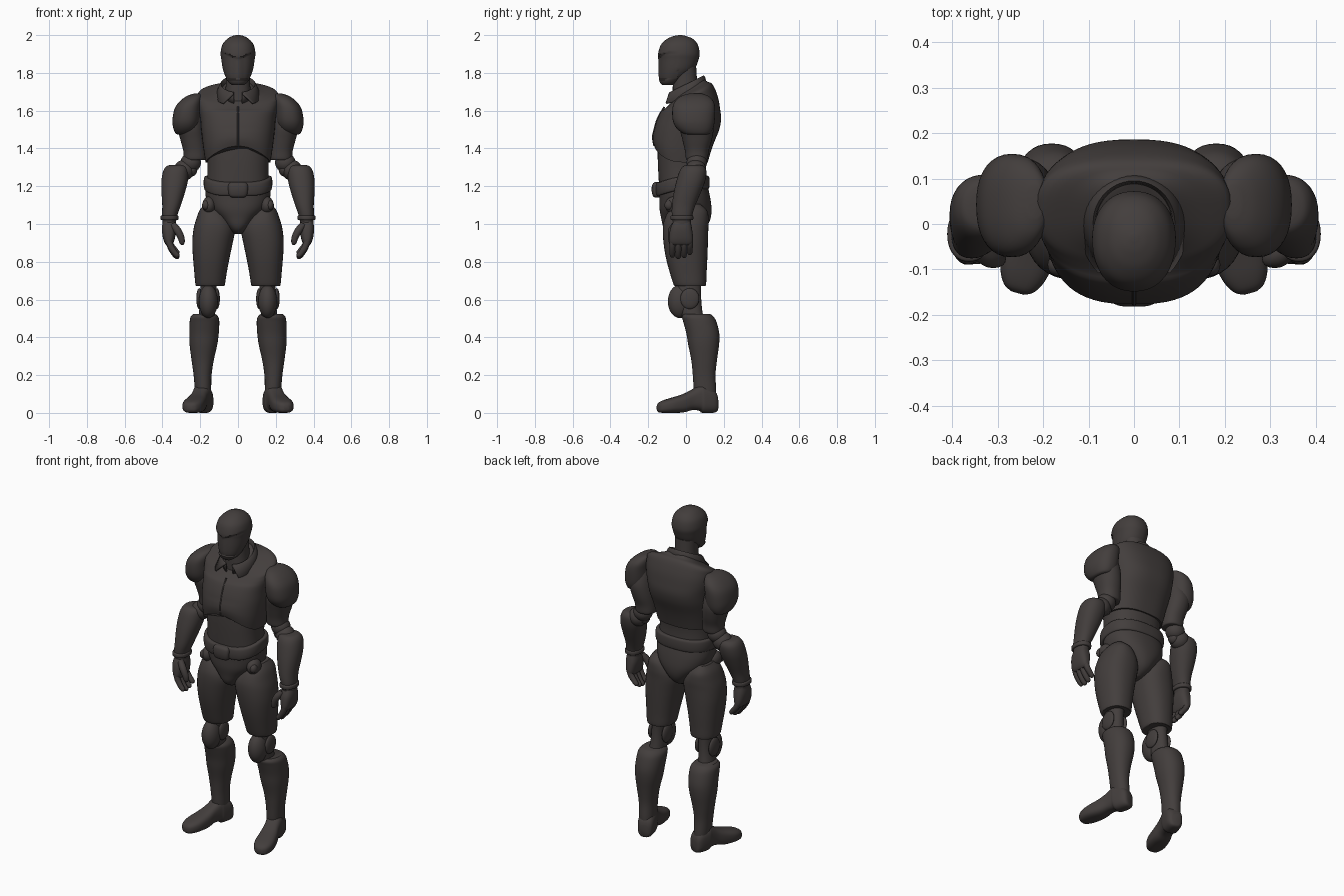
import bpy, bmesh, math
from mathutils import Vector

mat = bpy.data.materials.new("dark_charcoal")
mat.diffuse_color = (0.056, 0.048, 0.046, 1)


def finish(name, bm, mirror):
    bmesh.ops.recalc_face_normals(bm, faces=bm.faces)
    me = bpy.data.meshes.new(name)
    bm.to_mesh(me)
    bm.free()
    me.materials.append(mat)
    ob = bpy.data.objects.new(name, me)
    bpy.context.collection.objects.link(ob)
    if mirror:
        ob.modifiers.new("mirror", 'MIRROR')
    return ob


def smooth(rows, steps):
    """Catmull-Rom interpolation through rows of numbers."""
    out = []
    for i in range(len(rows) - 1):
        p = [rows[max(i - 1, 0)], rows[i], rows[i + 1], rows[min(i + 2, len(rows) - 1)]]
        for k in range(steps):
            t = k / steps
            out.append([0.5 * (2 * b + (c - a) * t + (2 * a - 5 * b + 4 * c - d) * t * t
                               + (3 * b - a - 3 * c + d) * t ** 3) for a, b, c, d in zip(*p)])
    return out + [list(rows[-1])]


def oval(n, e):
    """Unit superellipse."""
    pts = []
    for i in range(n):
        a = 2 * math.pi * i / n
        c, s = math.cos(a), math.sin(a)
        pts.append((math.copysign(abs(c) ** (2 / e), c), math.copysign(abs(s) ** (2 / e), s)))
    return pts


def skin(name, rings, mirror=False, warp=None):
    """Bridge rings of points and cap both ends."""
    bm = bmesh.new()
    vs = [[bm.verts.new(warp(*p) if warp else p) for p in r] for r in rings]
    n = len(vs[0])
    for a, b in zip(vs, vs[1:]):
        for i in range(n):
            j = (i + 1) % n
            bm.faces.new((a[i], a[j], b[j], b[i]))
    bm.faces.new(vs[0])
    bm.faces.new(vs[-1])
    return finish(name, bm, mirror)


def loft(name, rows, mirror=True, e=2.2, n=36, steps=4, warp=None):
    """Rows are z, x0, x1, y0, y1."""
    rings = [[((x0 + x1) / 2 + u * (x1 - x0) / 2, (y0 + y1) / 2 + v * (y1 - y0) / 2, z)
              for u, v in oval(n, e)] for z, x0, x1, y0, y1 in smooth(rows, steps)]
    return skin(name, rings, mirror, warp)


def body(name, rows, **kw):
    """Centred loft: rows are z, half width, y0, y1."""
    return loft(name, [(z, -w, w, a, b) for z, w, a, b in rows], mirror=False, n=64, **kw)


def tube(name, rows, mirror=True, n=14):
    """Rows are x, y, z, radius."""
    rows = smooth(rows, 4)
    rings = []
    for i, r in enumerate(rows):
        t = (Vector(rows[min(i + 1, len(rows) - 1)][:3]) - Vector(rows[max(i - 1, 0)][:3])).normalized()
        u = t.cross(Vector((0, 1, 0))).normalized()
        w = t.cross(u)
        rings.append([Vector(r[:3]) + r[3] * (u * a + w * b) for a, b in oval(n, 2)])
    return skin(name, rings, mirror)


def ball(name, c, r, mirror=True):
    bm = bmesh.new()
    bmesh.ops.create_uvsphere(bm, u_segments=28, v_segments=18, radius=1)
    for v in bm.verts:
        v.co = [c[i] + r[i] * v.co[i] for i in range(3)]
    return finish(name, bm, mirror)


def clamp(t):
    return max(0.0, min(1.0, t))


# Head with a recessed mask below the brow
def face(x, y, z):
    if y < -0.05 and 1.765 < z < 1.875 + 0.4 * abs(x):
        y += 0.003 + 0.008 * min(1, abs(x) / 0.03)
    return x, y, z


body("head", [(1.735, .03, -.125, -.075), (1.75, .05, -.138, -.04), (1.78, .066, -.147, 0),
              (1.82, .08, -.149, .045), (1.87, .088, -.148, .066), (1.905, .092, -.147, .072),
              (1.95, .082, -.132, .062), (1.98, .057, -.1, .036), (1.995, .03, -.065, 0),
              (2.0, .008, -.038, -.022)], steps=6, warp=face)
body("neck", [(1.62, .075, -.07, .07), (1.74, .064, -.07, .06), (1.83, .064, -.065, .054)])


# Jacket: arched hem at the front, neckline rising towards the back
def jacket_shape(x, y, z):
    if z < 1.5:
        t = (1.5 - z) / 0.2
        front = clamp(-y / 0.1)
        hem = 1.325 + front * max(0, 0.088 - 2.7 * x * x)
        z = 1.5 - t * (1.5 - hem)
    return x, y, z + clamp((z - 1.6) / 0.1) * 0.5 * (y - 0.03)


body("jacket", [(1.3, .172, -.168, .115), (1.36, .18, -.175, .13), (1.42, .187, -.176, .148),
                (1.5, .195, -.168, .176), (1.56, .2, -.15, .186), (1.62, .211, -.12, .177),
                (1.66, .214, -.1, .16), (1.69, .205, -.08, .14), (1.71, .13, -.06, .115),
                (1.73, .08, -.04, .1)], e=2.6, warp=jacket_shape)
tube("jacket_front_seam", [(0, -.114, 1.62, .005), (0, -.149, 1.56, .005), (0, -.167, 1.5, .005),
                           (0, -.175, 1.46, .005), (0, -.168, 1.413, .005)], mirror=False, n=8)

# Folded collar, open at the front
bm = bmesh.new()
grid = []
for i in range(41):
    th = math.radians(-166 + 332 * i / 40)
    f = (1 - math.cos(th)) / 2
    top = 1.742 + 0.045 * math.cos(th)
    tb = th * (1 - 0.16 * f)
    row = [(.08, .08, th, top - .06), (.085, .088, th, top - .01), (.09, .092, th, top),
           (.098, .098, th, top - .008), (.122, .112 + .034 * f, tb, top - .058)]
    grid.append([bm.verts.new((rx * math.sin(a), .003 + ry * math.cos(a), z)) for rx, ry, a, z in row])
for a, b in zip(grid, grid[1:]):
    for k in range(4):
        bm.faces.new((a[k], b[k], b[k + 1], a[k + 1]))
collar = finish("collar", bm, False)
collar.modifiers.new("thickness", 'SOLIDIFY').thickness = 0.008

# Waist, belt, buckle, pelvis
body("waist", [(1.16, .165, -.14, .112), (1.28, .161, -.147, .105), (1.36, .165, -.15, .112),
               (1.44, .17, -.15, .125)], e=2.4)


def belt_dip(x, y, z):
    return x, y, z - 0.035 * clamp((0.04 - y) / 0.18) ** 2


body("belt", [(1.185, .168, -.147, .112), (1.19, .178, -.158, .122), (1.22, .182, -.162, .125),
              (1.25, .179, -.158, .122), (1.256, .168, -.147, .112)], e=2.5, warp=belt_dip)
body("buckle", [(1.14, .03, -.165, -.135), (1.15, .046, -.176, -.13), (1.18, .052, -.182, -.13),
                (1.21, .05, -.178, -.13), (1.222, .034, -.165, -.135)], e=3)
body("pelvis", [(.948, .024, -.075, .05), (.965, .042, -.105, .085), (.99, .066, -.122, .112),
                (1.03, .102, -.131, .13), (1.08, .148, -.14, .135), (1.14, .17, -.141, .128),
                (1.2, .172, -.145, .115)], e=2.3)
ball("hip_joint", (.152, -.062, 1.1), (.036, .05, .046))
ball("hip_joint_hub", (.17, -.09, 1.1), (.02, .024, .026))

# Legs
loft("thigh", [(.672, .08, .215, -.055, .098), (.678, .07, .225, -.065, .106),
               (.74, .06, .231, -.085, .109), (.82, .045, .238, -.106, .113),
               (.9, .028, .242, -.119, .116), (.97, .016, .236, -.123, .118),
               (1.02, .03, .223, -.116, .12), (1.07, .07, .205, -.09, .112),
               (1.105, .115, .178, -.04, .075)], e=2.3)
loft("knee_core", [(.46, .125, .215, .005, .1), (.55, .12, .205, -.04, .085),
                   (.62, .118, .2, -.055, .08), (.7, .11, .2, -.04, .08)])
ball("kneecap", (.157, -.032, .59), (.05, .064, .088))
for nm, x in (("inner", .112), ("outer", .205)):
    ball("knee_disc_" + nm, (x, .02, .605), (.016, .05, .055))
loft("shin", [(.06, .145, .222, .055, .158), (.12, .142, .228, .042, .16), (.2, .14, .235, .036, .156),
              (.28, .128, .246, .028, .164), (.36, .11, .256, .012, .175), (.42, .102, .258, .002, .176),
              (.48, .099, .256, -.014, .162), (.508, .104, .251, -.021, .147),
              (.524, .12, .236, -.01, .128)], e=2.2)

# Boot: cross sections from heel to toe, turned outwards
heel, toe = Vector((.168, .165, 0)), Vector((.256, -.152, 0))
along = (toe - heel).normalized()
side = Vector((-along.y, along.x, 0))
boot = [(0, .025, .012, .08), (.008, .038, .004, .105), (.03, .047, 0, .13), (.08, .05, 0, .15),
        (.098, .047, .012, .15), (.14, .046, .014, .122), (.19, .053, .002, .098),
        (.25, .057, 0, .08), (.29, .05, 0, .068), (.318, .034, .003, .055), (.329, .014, .014, .04)]
skin("boot", [[heel + along * t + side * (w * u) + Vector((0, 0, (a + b) / 2 + v * (b - a) / 2))
               for u, v in oval(32, 2.8)] for t, w, a, b in smooth(boot, 4)], True)

# Arms
loft("shoulder_pad", [(1.474, .26, .322, .01, .11), (1.482, .235, .332, -.02, .13),
                      (1.51, .212, .343, -.052, .145), (1.55, .2, .347, -.07, .152),
                      (1.61, .195, .336, -.072, .154), (1.65, .19, .308, -.058, .145),
                      (1.678, .19, .27, -.025, .118), (1.69, .2, .235, .015, .085)], e=2.3)
loft("upper_arm", [(1.338, .18, .275, .01, .105), (1.345, .168, .286, 0, .115),
                   (1.39, .168, .29, -.006, .121), (1.45, .172, .306, -.02, .138),
                   (1.52, .18, .32, -.035, .145), (1.6, .19, .3, -.02, .12)])
ball("elbow_upper", (.25, .057, 1.325), (.054, .054, .052))
ball("elbow_lower", (.285, .052, 1.285), (.055, .055, .055))
ball("elbow_hub", (.245, .05, 1.29), (.03, .036, .038))
loft("forearm", [(1.0, .33, .4, -.068, .024), (1.05, .32, .402, -.075, .034),
                 (1.1, .302, .401, -.074, .05), (1.17, .28, .405, -.064, .08),
                 (1.23, .265, .405, -.05, .102), (1.28, .262, .396, -.034, .108),
                 (1.305, .27, .38, -.016, .095), (1.312, .29, .36, .005, .075)])
loft("wrist_band", [(1.02, .325, .402, -.073, .03), (1.024, .316, .41, -.082, .038),
                    (1.042, .316, .41, -.082, .038), (1.046, .325, .402, -.073, .03)])

# Hands
loft("palm", [(1.03, .337, .393, -.058, .02), (.98, .326, .403, -.082, .031), (.93, .333, .398, -.089, .037),
              (.9, .342, .388, -.086, .034), (.888, .352, .378, -.07, .02)], e=2.6)
for k, y in enumerate((-.072, -.041, -.01, .02)):
    d = (0, -.008, -.002, .014)[k]
    tube("finger_%d" % (k + 1), [(.37, y, .925, .017), (.358, y, .885 + d / 2, .017),
                                 (.338, y, .852 + d, .0155), (.32, y, .832 + d, .013),
                                 (.314, y, .826 + d, .004)])
tube("thumb", [(.345, -.06, .995, .018), (.32, -.075, .965, .02), (.302, -.078, .93, .018),
               (.296, -.076, .9, .014), (.295, -.075, .889, .004)])

# Smooth shading with crisp edges
bpy.ops.object.select_all(action='SELECT')
bpy.context.view_layer.objects.active = bpy.data.objects["head"]
bpy.ops.object.shade_smooth_by_angle(angle=math.radians(40))
